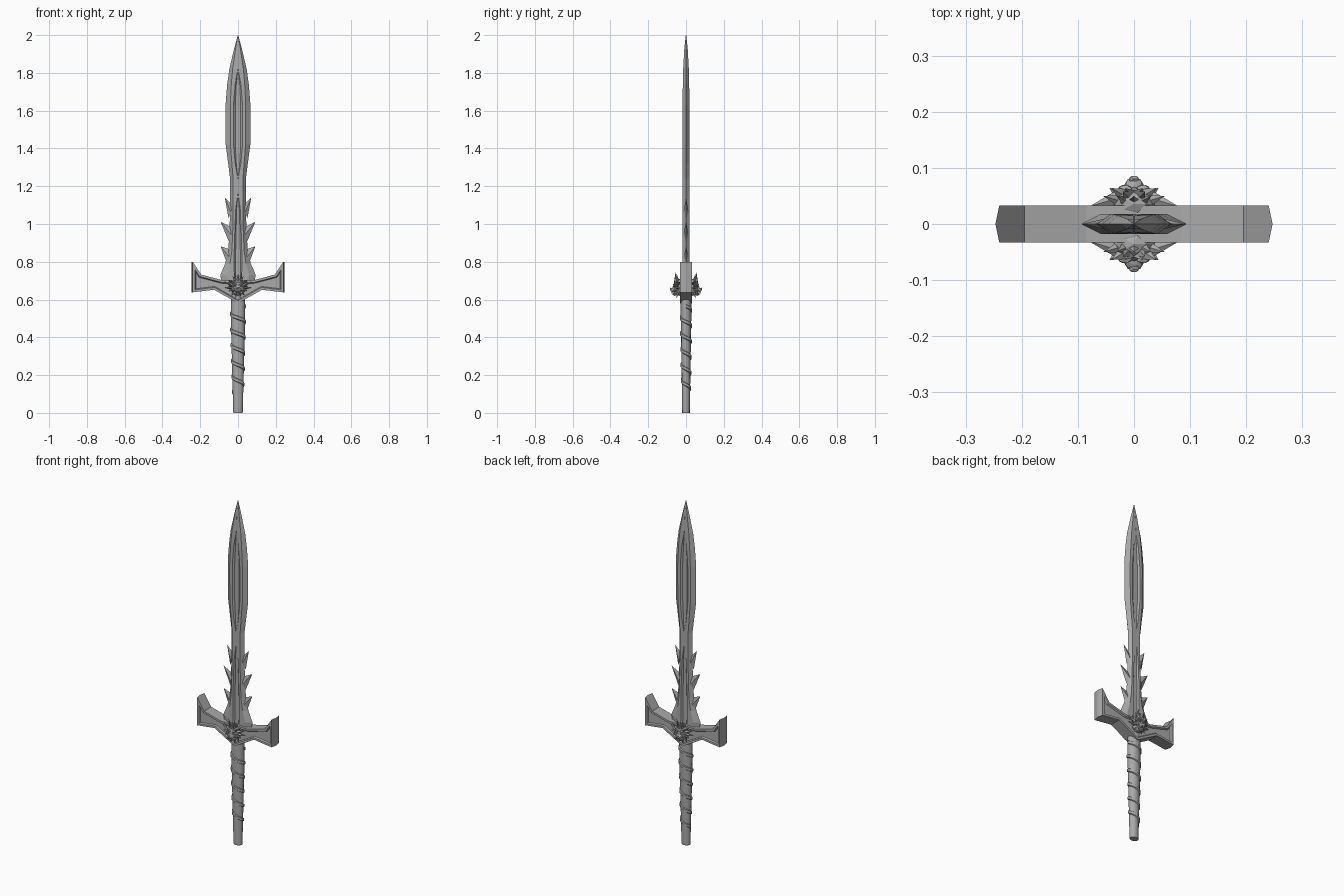
import bpy, bmesh, math
from mathutils import Vector, Matrix

cube = bpy.data.objects.get("Cube")
if cube:
    bpy.data.objects.remove(cube, do_unlink=True)

steel = bpy.data.materials.new("grey steel")
steel.use_nodes = True
GREY = (0.4, 0.4, 0.4, 1)
steel.diffuse_color = GREY
steel.node_tree.nodes["Principled BSDF"].inputs["Base Color"].default_value = GREY


def finish(name, bm, mirror=None):
    """Turn a bmesh into an object, optionally mirrored over x and/or y."""
    bmesh.ops.recalc_face_normals(bm, faces=bm.faces)
    mesh = bpy.data.meshes.new(name)
    bm.to_mesh(mesh)
    bm.free()
    mesh.materials.append(steel)
    ob = bpy.data.objects.new(name, mesh)
    bpy.context.collection.objects.link(ob)
    if mirror:
        mod = ob.modifiers.new("mirror", 'MIRROR')
        mod.use_axis = mirror
        mod.use_mirror_merge = False
    return ob


def loft(bm, rings):
    """Skin a list of equal closed rings and cap both ends."""
    vs = [[bm.verts.new(p) for p in ring] for ring in rings]
    n = len(vs[0])
    for a, b in zip(vs, vs[1:]):
        for i in range(n):
            j = (i + 1) % n
            bm.faces.new((a[i], a[j], b[j], b[i]))
    bm.faces.new(vs[0][::-1])
    bm.faces.new(vs[-1])


def spike(bm, base, tip, width, flat=1.0, sides=4):
    """Pointed cone from base to tip, flattened along one cross axis."""
    base, tip = Vector(base), Vector(tip)
    d = tip - base
    m = (Matrix.Translation(base) @ d.to_track_quat('Z', 'Y').to_matrix().to_4x4()
         @ Matrix.Diagonal((1, flat, 1, 1)) @ Matrix.Translation((0, 0, d.length / 2)))
    bmesh.ops.create_cone(bm, cap_ends=True, segments=sides, radius1=width,
                          radius2=0, depth=d.length, matrix=m)


def blob(bm, centre, size, detail=2):
    m = Matrix.Translation(centre) @ Matrix.Diagonal((*size, 1))
    bmesh.ops.create_icosphere(bm, subdivisions=detail, radius=1, matrix=m)


# Blade: bevelled section with a leaf groove (height, half width, half depth, groove)
stations = [
    (.66, .080, .018, .015), (.73, .094, .018, .020), (.79, .068, .018, .020),
    (.86, .052, .018, .020), (.96, .045, .018, .017), (1.08, .042, .018, .012),
    (1.16, .042, .018, .001), (1.24, .042, .018, .001), (1.32, .052, .018, .015),
    (1.42, .065, .018, .024), (1.63, .066, .018, .024), (1.74, .057, .017, .015),
    (1.82, .046, .015, .001), (1.93, .020, .009, .001), (2.0, .001, .001, .0003)]
rings = []
for z, w, t, g in stations:
    depth = min(.008, g * .5)
    half = [(w, 0), (max(.62 * w, g * 1.1), t), (g, t), (.6 * g, t - depth)]
    quarter = half[1:]
    ring = ([(w, 0)] + quarter + [(-x, y) for x, y in quarter[::-1]]
            + [(-w, 0)] + [(-x, -y) for x, y in quarter]
            + [(x, -y) for x, y in quarter[::-1]])
    rings.append([(x, y, z) for x, y in ring])
bm = bmesh.new()
loft(bm, rings)
finish("blade", bm)

# Barbs: three flat thorns along each lower edge of the blade
bm = bmesh.new()
for tip, upper, lower in [((.070, 1.14), 1.10, 1.03),
                          ((.092, 1.012), .98, .91),
                          ((.092, .882), .86, .77)]:
    inner, root = .028, .050
    pts = [(inner, 0, upper), (root - .012, -.013, (upper + lower) / 2),
           (root, 0, lower), (root - .012, .013, (upper + lower) / 2)]
    vs = [bm.verts.new(p) for p in pts]
    end = bm.verts.new((tip[0], 0, tip[1]))
    for i in range(4):
        bm.faces.new((vs[i], vs[(i + 1) % 4], end))
    bm.faces.new(vs[::-1])
finish("blade_barbs", bm, (True, False, False))

# Crossguard: extruded outline, pointed ends, recessed front and back panels
right = [(.127, .652), (.24, .638), (.24, .80), (.195, .732), (.085, .703)]
outline = [(0, .58)] + right + [(-x, z) for x, z in right[::-1]]
DEPTH = .033
bm = bmesh.new()
front = bm.faces.new([bm.verts.new((x, -DEPTH, z)) for x, z in outline])
ext = bmesh.ops.extrude_face_region(bm, geom=[front], use_keep_orig=True)
for v in ext["geom"]:
    if isinstance(v, bmesh.types.BMVert):
        v.co.y = DEPTH
ends = [e for e in bm.edges if all(abs(v.co.x) > .239 for v in e.verts)
        and abs(e.verts[0].co.y - e.verts[1].co.y) > DEPTH]
bmesh.ops.subdivide_edges(bm, edges=ends, cuts=1)
for v in bm.verts:
    if abs(v.co.y) < .001:
        v.co.x += math.copysign(.007, v.co.x)
bmesh.ops.recalc_face_normals(bm, faces=bm.faces)
panels = [f for f in bm.faces if abs(f.normal.y) > .99]
bmesh.ops.inset_region(bm, faces=panels, thickness=.012, use_even_offset=True)
bmesh.ops.inset_region(bm, faces=panels, thickness=.005, depth=-.008,
                       use_even_offset=True)
finish("crossguard", bm)

# Grip: tapered oval handle
def grip_size(z):
    k = min(z / .5, 1)
    return .025 + .013 * k, .020 + .008 * k

SIDES = 12
bm = bmesh.new()
rings = []
for z in (0, .1, .25, .4, .5, .64):
    rx, ry = grip_size(z)
    rings.append([(rx * math.cos(a), ry * math.sin(a), z)
                  for a in (math.tau * i / SIDES for i in range(SIDES))])
loft(bm, rings)
grip = finish("grip", bm)

# Grip wrap: raised band winding down the handle
TURNS, STEPS = 5.5, 16
bm = bmesh.new()
rings = []
for i in range(int(TURNS * STEPS) + 1):
    a = math.tau * i / STEPS
    z = .565 - .083 * i / STEPS
    rx, ry = grip_size(z)
    rings.append([((rx + r) * math.cos(a), (ry + r) * math.sin(a), z + dz)
                  for dz, r in ((-.013, -.004), (-.007, .005), (.007, .005), (.013, -.004))])
loft(bm, rings)
finish("grip_wrap", bm)

# Beast head: skull, brow, muzzle, jaw, repeated on both faces of the guard
MID = .665
bm = bmesh.new()
blob(bm, (0, -.036, MID), (.040, .030, .045))
blob(bm, (0, -.062, MID - .014), (.019, .022, .014))
blob(bm, (0, -.080, MID - .008), (.010, .007, .006), 1)
blob(bm, (0, -.058, MID - .036), (.014, .016, .009), 1)
for s in (-1, 1):
    blob(bm, (s * .016, -.062, MID + .015), (.014, .009, .006), 1)
    blob(bm, (s * .024, -.054, MID - .010), (.012, .012, .014), 1)
    spike(bm, (s * .009, -.074, MID - .020), (s * .010, -.077, MID - .036), .004)
finish("beast_head", bm, (False, True, False))

# Eyes
bm = bmesh.new()
for s in (-1, 1):
    blob(bm, (s * .015, -.066, MID + .006), (.006, .005, .004), 1)
finish("beast_eyes", bm, (False, True, False))

# Mane: two rings of locks fanning out around the head, plus swept side locks
bm = bmesh.new()
for count, reach, y0, y1, turn in ((13, .060, -.040, -.050, 0), (11, .048, -.052, -.064, .5)):
    for i in range(count):
        a = math.pi / 2 + math.tau * (i + turn) / count
        c, s = math.cos(a), math.sin(a)
        r = reach * (1.2 if s > .3 else 1)
        spike(bm, (.026 * c, y0, MID + .026 * s),
              (r * .92 * c, y1, MID + r * s), .012, .6)
for s in (-1, 1):
    spike(bm, (s * .030, -.046, MID + .012), (s * .080, -.031, MID + .030), .013, .6)
    spike(bm, (s * .030, -.044, MID - .005), (s * .070, -.034, MID - .002), .012, .6)
    spike(bm, (s * .012, -.050, MID + .030), (s * .020, -.058, MID + .082), .011, .6)
finish("beast_mane", bm, (False, True, False))

# Smooth the handle only
bpy.ops.object.select_all(action='DESELECT')
grip.select_set(True)
bpy.context.view_layer.objects.active = grip
bpy.ops.object.shade_smooth_by_angle(angle=math.radians(40))
